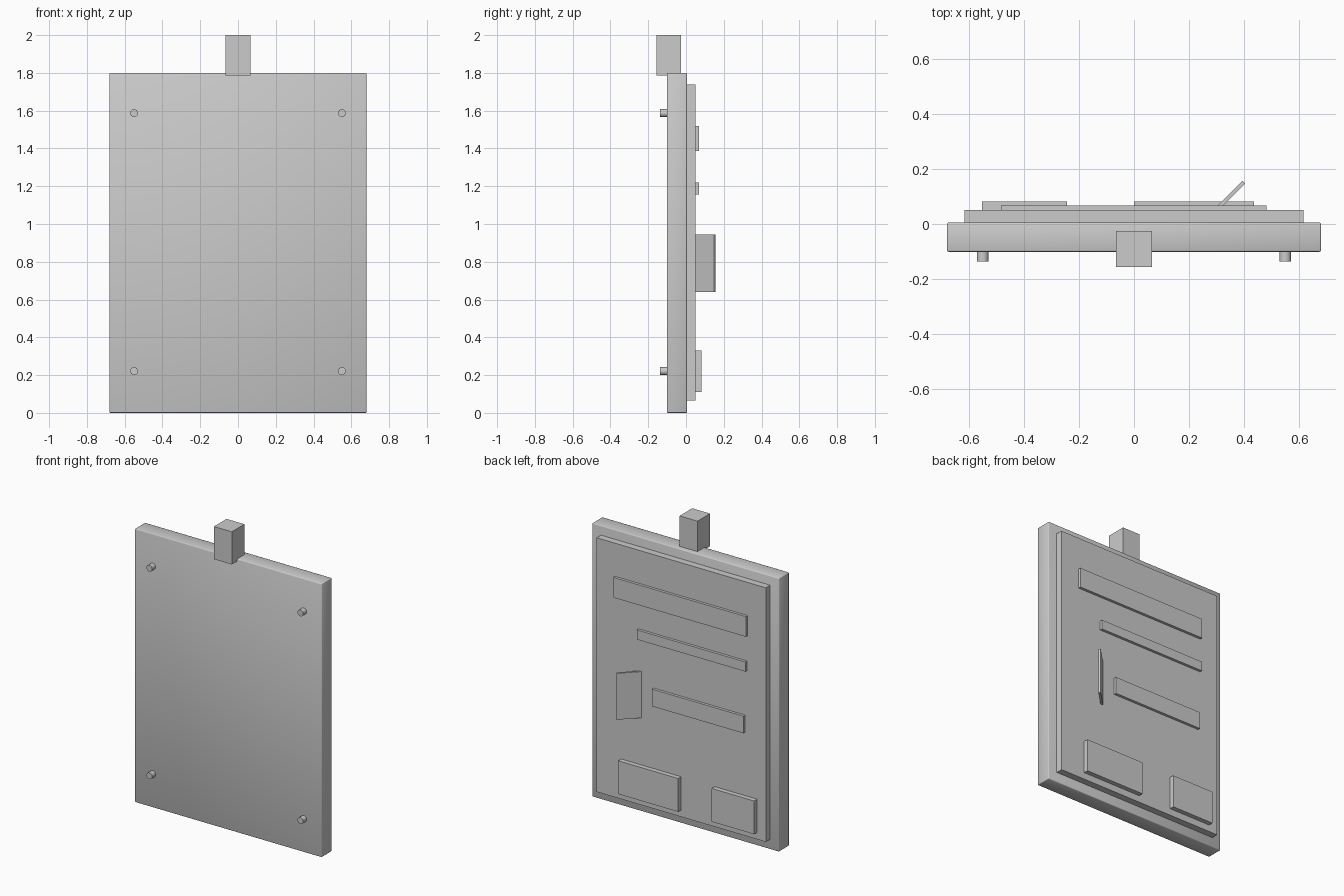
import bpy, math
from mathutils import Matrix

if "Cube" in bpy.data.objects:
    bpy.data.objects.remove(bpy.data.objects["Cube"])


def box(name, x, y, z, turn=0.0):
    """Box from (min, max) ranges, optionally turned about its own vertical axis."""
    bpy.ops.mesh.primitive_cube_add(size=1)
    ob = bpy.context.object
    ob.name = name
    size = [r[1] - r[0] for r in (x, y, z)]
    mid = [(r[0] + r[1]) / 2 for r in (x, y, z)]
    ob.data.transform(Matrix.Rotation(turn, 4, 'Z') @ Matrix.Diagonal((*size, 1)))
    ob.location = mid
    return ob


# Main slab with finely softened edges, shaded smooth throughout
board = box("board", (-0.68, 0.68), (-0.101, 0.005), (0, 1.8))
bev = board.modifiers.new("soft_edges", 'BEVEL')
bev.width = 0.005
bev.segments = 2
bpy.ops.object.shade_smooth()

# Raised back panel and hanging block on the top edge
box("back_panel", (-0.616, 0.616), (0.003, 0.05), (0.066, 1.738))
box("top_block", (-0.065, 0.065), (-0.157, -0.026), (1.785, 2.0))

# Thin strips on the back panel
for name, x, z in (("title_strip", (-0.483, 0.482), (1.387, 1.52)),
                   ("middle_strip", (-0.48, 0.31), (1.157, 1.22)),
                   ("lower_strip", (-0.465, 0.20), (0.747, 0.86))):
    box(name, x, (0.045, 0.068), z)

# Thicker plates near the bottom
box("small_plate", (-0.553, -0.243), (0.045, 0.081), (0.111, 0.33))
box("large_plate", (0.0, 0.437), (0.045, 0.081), (0.111, 0.33))

# Flap standing out at an angle
box("flap", (0.271, 0.422), (0.0915, 0.1055), (0.64, 0.945), math.radians(45))

# Four studs on the front
for sx in (-1, 1):
    for z in (0.221, 1.587):
        bpy.ops.mesh.primitive_cylinder_add(
            vertices=16, radius=0.021, depth=0.045,
            location=(sx * 0.55, -0.1145, z), rotation=(math.pi / 2, 0, 0))
        bpy.context.object.name = "stud"
        bpy.ops.object.shade_smooth_by_angle()
